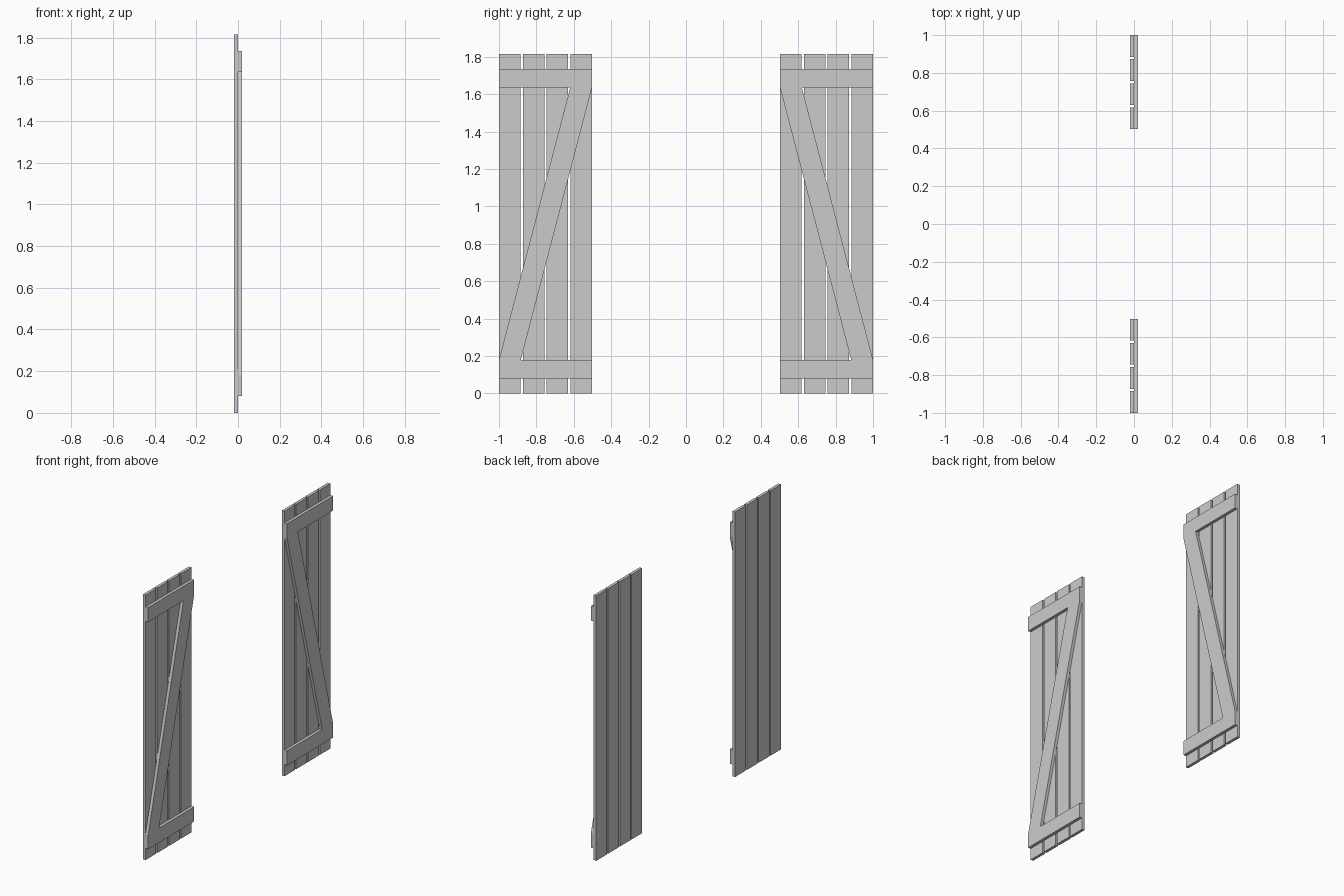
import bpy, bmesh

if "Cube" in bpy.data.objects:
    bpy.data.objects.remove(bpy.data.objects["Cube"])

H = 1.815              # door height
Y0, Y1 = 0.5025, 1.0   # inner and outer door edges
BOARD, GAP = 0.115, 0.0125
RAILS = [("bottom_rail", 0.08, 0.18), ("top_rail", 1.635, 1.735)]


def slab(name, outline, x0, x1, side):
    """Extrude a (y, z) outline from x0 to x1; side = -1 mirrors it in y."""
    bm = bmesh.new()
    face = bm.faces.new([bm.verts.new((x0, side * y, z)) for y, z in outline])
    ext = bmesh.ops.extrude_face_region(bm, geom=[face])["geom"]
    verts = [g for g in ext if isinstance(g, bmesh.types.BMVert)]
    bmesh.ops.translate(bm, verts=verts, vec=(x1 - x0, 0, 0))
    bmesh.ops.recalc_face_normals(bm, faces=bm.faces)
    mesh = bpy.data.meshes.new(name)
    bm.to_mesh(mesh)
    bm.free()
    bpy.context.collection.objects.link(bpy.data.objects.new(name, mesh))


def rect(y0, y1, z0, z1):
    return [(y0, z0), (y1, z0), (y1, z1), (y0, z1)]


for side, label in ((-1, "left"), (1, "right")):
    # Vertical boards with narrow gaps
    for i in range(4):
        y = Y0 + i * (BOARD + GAP)
        slab(f"{label}_board_{i + 1}", rect(y, y + BOARD, 0, H), -0.02, 0, side)
    # Horizontal rails
    for name, z0, z1 in RAILS:
        slab(f"{label}_{name}", rect(Y0, Y1, z0, z1), 0, 0.02, side)
    # Diagonal brace between the rails
    brace = [(Y1 - 0.117, 0.18), (Y1, 0.18), (Y0 + 0.117, 1.635), (Y0, 1.635)]
    slab(f"{label}_diagonal_brace", brace, 0, 0.02, side)
